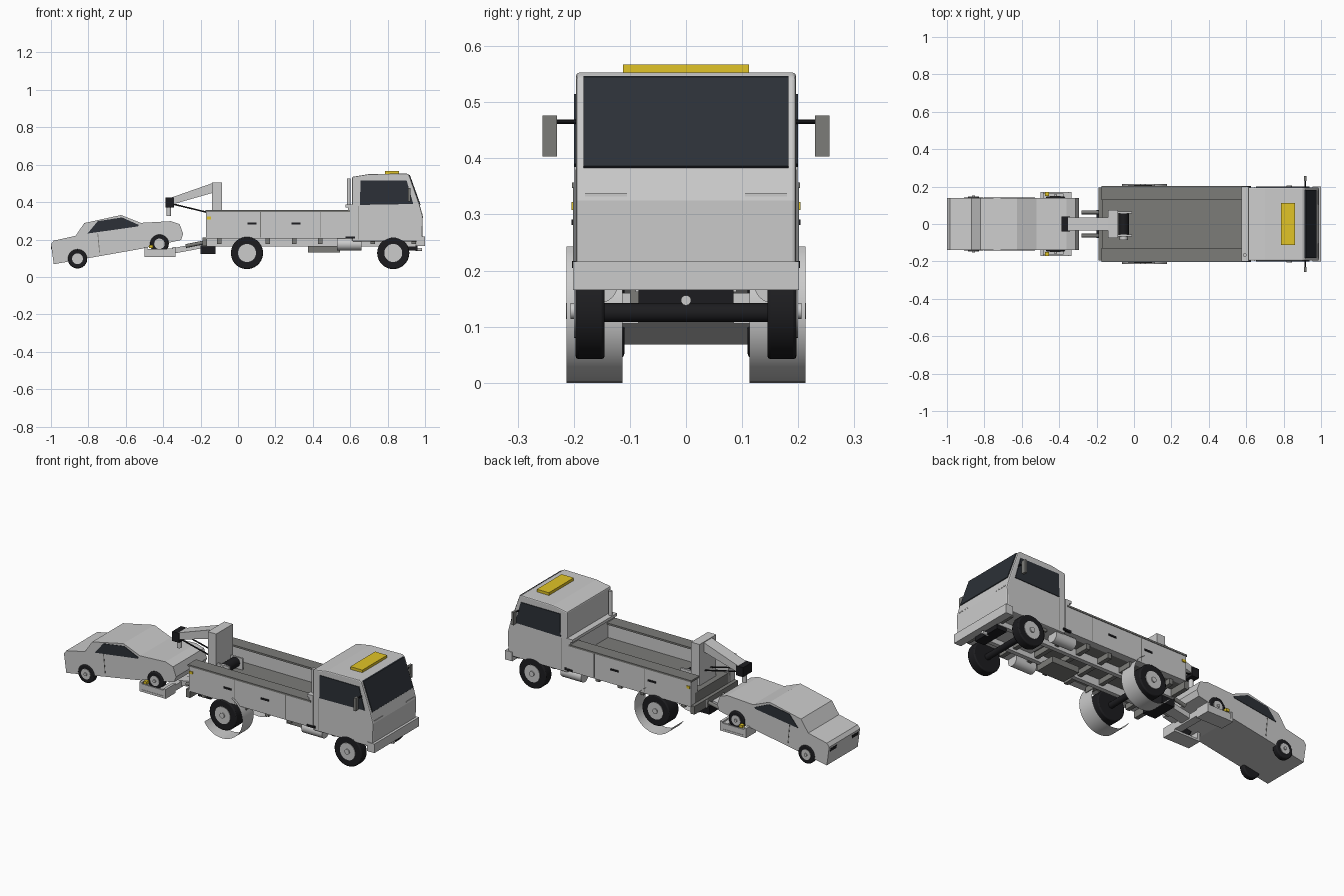
import bpy, bmesh, math
from mathutils import Vector

if "Cube" in bpy.data.objects:
    bpy.data.objects.remove(bpy.data.objects["Cube"])

def mat(name, c):
    m = bpy.data.materials.new(name)
    m.diffuse_color = (*c, 1)
    m.use_nodes = True
    m.node_tree.nodes["Principled BSDF"].inputs["Base Color"].default_value = m.diffuse_color
    return m

BLACK = mat("black", (0.012, 0.012, 0.014))
GLASS = mat("dark_glass", (0.025, 0.03, 0.038))
YELLOW = mat("yellow", (0.75, 0.55, 0.02))
DARK = mat("dark_grey", (0.2, 0.2, 0.19))

def finish(name, bm, m=None, bevel=0, smooth=False):
    bmesh.ops.recalc_face_normals(bm, faces=bm.faces)
    me = bpy.data.meshes.new(name)
    bm.to_mesh(me)
    bm.free()
    o = bpy.data.objects.new(name, me)
    bpy.context.collection.objects.link(o)
    if m:
        me.materials.append(m)
    if bevel:
        b = o.modifiers.new("bevel", 'BEVEL')
        b.width, b.segments = bevel, 2
    if smooth:
        bpy.ops.object.select_all(action='DESELECT')
        o.select_set(True)
        bpy.context.view_layer.objects.active = o
        bpy.ops.object.shade_smooth_by_angle(angle=math.radians(35))
    return o

def prism(name, pts, y0, y1, m=None, bevel=0):
    """Side profile (x, z) extruded across y."""
    bm = bmesh.new()
    f = bm.faces.new([bm.verts.new((x, y0, z)) for x, z in pts])
    r = bmesh.ops.extrude_face_region(bm, geom=[f])
    bmesh.ops.translate(bm, vec=(0, y1 - y0, 0),
                        verts=[v for v in r['geom'] if isinstance(v, bmesh.types.BMVert)])
    return finish(name, bm, m, bevel)

def box(name, x0, x1, y0, y1, z0, z1, m=None, bevel=0):
    return prism(name, [(x0, z0), (x1, z0), (x1, z1), (x0, z1)], y0, y1, m, bevel)

def cyl(name, a, b, r, m=None, n=32, bevel=0):
    a, b = Vector(a), Vector(b)
    bm = bmesh.new()
    bmesh.ops.create_cone(bm, cap_ends=True, segments=n, radius1=r, radius2=r, depth=(b - a).length)
    bm.transform(Vector((0, 0, 1)).rotation_difference(b - a).to_matrix().to_4x4())
    bmesh.ops.translate(bm, vec=(a + b) / 2, verts=bm.verts)
    return finish(name, bm, m, bevel, True)

def wheel(name, x, z, r, y0, y1, s):
    cyl(name + "_tyre", (x, s * y0, z), (x, s * y1, z), r, BLACK, 40, 0.006)
    cyl(name + "_rim", (x, s * (y1 - .02), z), (x, s * (y1 + .003), z), r * .56)
    cyl(name + "_hub", (x, s * y1, z), (x, s * (y1 + .009), z), r * .17, None, 16)

# cab
prism("cab", [(.61, .19), (.985, .19), (.988, .325), (.972, .383), (.915, .545), (.90, .553),
              (.70, .55), (.61, .535)], -.196, .196, None, .006)
prism("windshield", [(.973, .383), (.976, .386), (.919, .545), (.912, .547)], -.183, .183, GLASS)
box("bumper", .955, 1.0, -.201, .201, .165, .216)
box("light_bar", .786, .862, -.112, .112, .548, .567, YELLOW)
cyl("tow_eye", (.95, 0, .147), (.985, 0, .147), .009)
cyl("exhaust_stack", (.592, -.165, .38), (.592, -.165, .525), .01, None, 16)

# cargo bed and frame
box("bed_floor", -.17, .61, -.16, .16, .205, .27, DARK)
box("headboard", .588, .612, -.2, .2, .21, .385)
box("headboard_rail", .575, .612, -.2, .2, .372, .388)
for x in (-.1, .16, .3, .44, .58, .72, .94):
    box("cross_member", x - .012, x + .012, -.17, .17, .175, .207, DARK)
box("rear_sill", -.19, -.165, -.195, .195, .165, .212, DARK)
box("stinger_housing", -.2, -.12, -.075, .075, .122, .168, BLACK)
box("frame_nose", .9, .96, -.085, .085, .14, .168, BLACK)
box("muffler", .375, .545, -.1, .02, .13, .165, DARK)
for x in (.05, .83):
    cyl("axle", (x, -.15, .125), (x, .15, .125), .017, BLACK, 20)

for s in (-1, 1):
    def sbox(name, x0, x1, y0, y1, z0, z1, m=None):
        return box(name, x0, x1, s * y0, s * y1, z0, z1, m)
    # cab sides
    prism("side_window", [(.652, .385), (.937, .39), (.902, .515), (.655, .515)], s * .19, s * .2, GLASS)
    cyl("mirror_arm", (.915, s * .19, .465), (.915, s * .235, .465), .004, BLACK, 10)
    sbox("mirror", .908, .922, .23, .256, .403, .476, DARK)
    sbox("headlamp_trim", .96, .987, .105, .18, .332, .338)
    sbox("cab_door_handle", .575, .625, .19, .203, .205, .217, BLACK)
    sbox("cab_door_seam", .645, .648, .19, .197, .2, .38, DARK)
    # tool box sides
    sbox("bed_side", -.17, .6, .138, .2, .205, .35)
    sbox("bed_top_rail", -.175, .6, .128, .203, .347, .357, DARK)
    for x in (.12, .44):
        sbox("panel_seam", x - .002, x + .002, .19, .2012, .21, .347, DARK)
    for x in (.05, .285):
        sbox("panel_handle", x, x + .05, .195, .204, .281, .291, BLACK)
    sbox("marker_light", -.165, -.145, .195, .204, .308, .322, YELLOW)
    sbox("frame_rail", -.19, .95, .065, .09, .162, .207)
    cyl("side_tank", (.53, s * .155, .175), (.66, s * .155, .175), .033)
    wheel("front_wheel", .83, .128, .086, .145, .197, s)
    wheel("rear_wheel", .048, .128, .086, .118, .205, s)
    # thin open fender shell round the rear wheel
    bm = bmesh.new()
    prev = None
    for i in range(29):
        a = math.radians(-150 + 212 * i / 28)
        p = (.048 + .129 * math.cos(a), .129 + .129 * math.sin(a))
        row = [bm.verts.new((p[0], s * y, p[1])) for y in (.113, .213)]
        if prev:
            bm.faces.new((prev[0], prev[1], row[1], row[0]))
        prev = row
    finish("rear_fender", bm, None, 0, True)
    # wheel lift cradles
    sbox("cradle_plate", -.5, -.335, .085, .172, .106, .118)
    sbox("cradle_rear_lip", -.5, -.485, .085, .172, .11, .16)
    sbox("cradle_front_lip", -.35, -.335, .085, .172, .11, .16)
    sbox("cradle_side", -.49, -.345, .162, .17, .11, .15)
    sbox("strap_buckle", -.475, -.455, .15, .172, .155, .17, YELLOW)
    cyl("lift_ram", (-.28, s * .062, .165), (-.13, s * .062, .195), .01, DARK, 16)
    # towed car sides
    wheel("car_front_wheel", -.42, .177, .05, .11, .148, s)
    wheel("car_rear_wheel", -.858, .097, .052, .11, .143, s)
    prism("car_side_window", [(-.805, .232), (-.75, .298), (-.62, .318), (-.53, .278), (-.535, .27)],
          s * .13, s * .1415, GLASS)
    prism("car_door_seam", [(-.742, .13), (-.738, .13), (-.748, .235), (-.752, .235)],
          s * .13, s * .1405, DARK)
    prism("tail_light", [(-.998, .145), (-.985, .145), (-.987, .163), (-1.0, .163)],
          s * .07, s * .125, BLACK)
    # winch frame
    sbox("winch_plate", -.1, -.01, .055, .066, .265, .335)

# boom mast, boom and winch
box("boom_mast", -.138, -.085, -.075, .075, .265, .505)
prism("boom", [(-.09, .505), (-.135, .502), (-.375, .418), (-.36, .385), (-.14, .448), (-.09, .45)],
      -.036, .036)
box("boom_head", -.387, -.343, -.04, .04, .372, .426, BLACK)
cyl("hook_block", (-.37, 0, .325), (-.37, 0, .375), .013, None, 16)
cyl("winch_drum", (-.055, -.06, .305), (-.055, .06, .305), .028, BLACK, 24)
cyl("winch_cap", (-.055, -.085, .305), (-.055, -.06, .305), .022, None, 24)
for y in (-.025, .025):
    cyl("cable", (-.35, y, .39), (-.13, y, .337), .004, BLACK, 8)

# wheel lift
prism("stinger", [(-.13, .165), (-.13, .195), (-.2, .182), (-.37, .15), (-.37, .12)], -.032, .032)
box("lift_crossbar", -.38, -.335, -.165, .165, .118, .152)

# towed car body
prism("car_body", [(-.985, .068), (-.52, .15), (-.305, .197), (-.293, .23), (-.312, .282), (-.36, .298),
                   (-.52, .289), (-.625, .331), (-.822, .288), (-.868, .22), (-.985, .194), (-1, .175)],
      -.139, .139)
